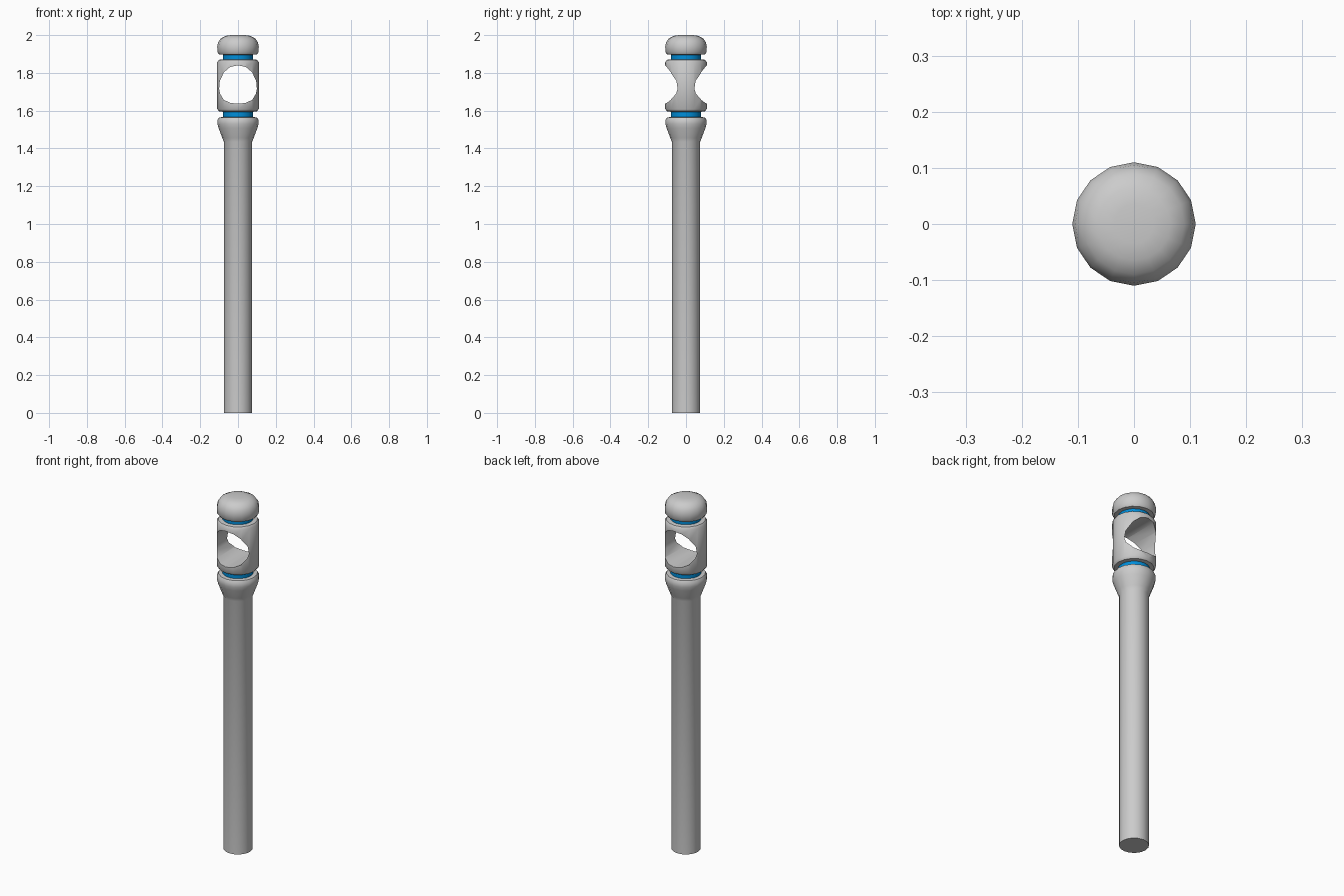
import bpy, bmesh, math

if "Cube" in bpy.data.objects:
    bpy.data.objects.remove(bpy.data.objects["Cube"])

SIDES = 16


def finish(name, bm, angle=40, material=None):
    bmesh.ops.remove_doubles(bm, verts=bm.verts, dist=1e-5)
    bmesh.ops.recalc_face_normals(bm, faces=bm.faces)
    mesh = bpy.data.meshes.new(name)
    bm.to_mesh(mesh)
    bm.free()
    obj = bpy.data.objects.new(name, mesh)
    bpy.context.collection.objects.link(obj)
    if material:
        mesh.materials.append(material)
    if angle:
        smooth(obj, angle)
    return obj


def select(obj):
    bpy.ops.object.select_all(action='DESELECT')
    obj.select_set(True)
    bpy.context.view_layer.objects.active = obj


def smooth(obj, angle):
    select(obj)
    bpy.ops.object.shade_smooth_by_angle(angle=math.radians(angle))


def lathe(name, profile, angle=40, material=None):
    """Closed solid of revolution from (radius, z) points."""
    bm = bmesh.new()
    rings = [[bm.verts.new((r * math.cos(2 * math.pi * i / SIDES),
                            r * math.sin(2 * math.pi * i / SIDES), z))
              for i in range(SIDES)] for r, z in profile]
    for a, b in zip(rings, rings[1:]):
        for i in range(SIDES):
            j = (i + 1) % SIDES
            bm.faces.new((a[i], a[j], b[j], b[i]))
    bm.faces.new(rings[0][::-1])
    bm.faces.new(rings[-1])
    return finish(name, bm, angle, material)


blue = bpy.data.materials.new("blue")
blue.diffuse_color = (0.0, 0.27, 0.7, 1)
blue.use_nodes = True
blue.node_tree.nodes["Principled BSDF"].inputs["Base Color"].default_value = blue.diffuse_color

# Shaft with flared collar
lathe("shaft", [(0.075, 0), (0.075, 1.435), (0.083, 1.455), (0.103, 1.508),
                (0.109, 1.53), (0.109, 1.55), (0.101, 1.564), (0.08, 1.566)], 50)

# Blue rings in the two grooves
for name, z in (("lower_ring", 1.56), ("upper_ring", 1.864)):
    lathe(name, [(0.08, z), (0.08, z + 0.042)], 40, blue)

# Rounded cap
lathe("cap", [(0.08, 1.896), (0.101, 1.898), (0.109, 1.91), (0.11, 1.94),
              (0.105, 1.963), (0.09, 1.984), (0.065, 1.996), (0.035, 2.0)], 50)

# Head block between the rings
head = lathe("head", [(0.08, 1.594), (0.101, 1.597), (0.11, 1.609),
                      (0.11, 1.857), (0.101, 1.869), (0.08, 1.872)], 0)

# Eye cut through the head from front to back
half = [(0, 1.637), (0.04, 1.641), (0.075, 1.657), (0.095, 1.69), (0.1, 1.715),
        (0.096, 1.757), (0.075, 1.803), (0.042, 1.831), (0, 1.84)]
outline = half + [(-x, z) for x, z in half[-2:0:-1]]
bm = bmesh.new()
face = bm.faces.new([bm.verts.new((x, -0.2, z)) for x, z in outline])
ext = bmesh.ops.extrude_face_region(bm, geom=[face], use_keep_orig=True)
for v in ext["geom"]:
    if isinstance(v, bmesh.types.BMVert):
        v.co.y = 0.2
cutter = finish("eye_cutter", bm, 0)
cutter.hide_render = True

mod = head.modifiers.new("eye", 'BOOLEAN')
mod.operation = 'DIFFERENCE'
mod.solver = 'EXACT'
mod.object = cutter
select(head)
bpy.ops.object.modifier_apply(modifier="eye")
bpy.data.objects.remove(cutter)
smooth(head, 45)
